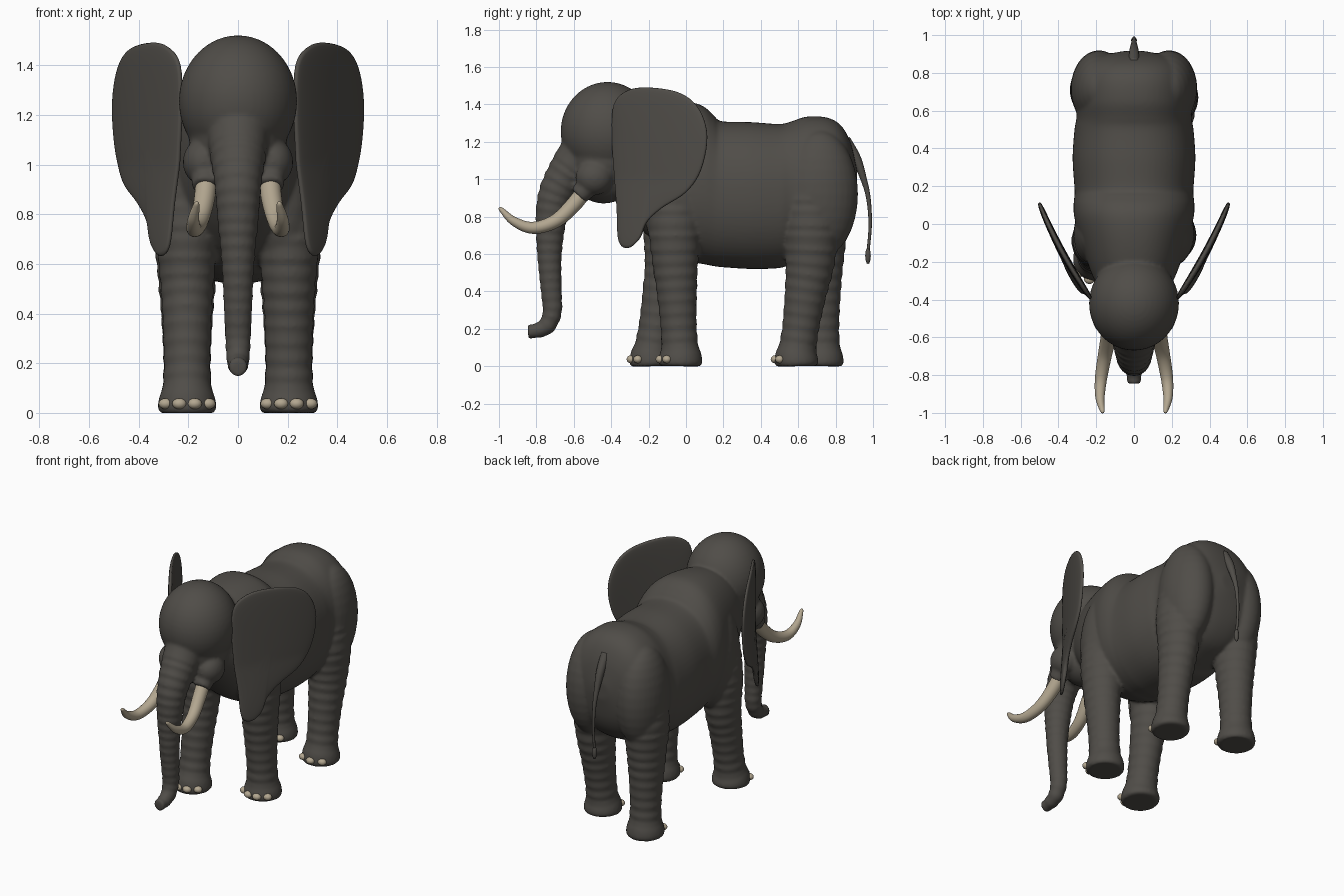
import bpy, bmesh, math
from mathutils import Vector, Matrix

cube = bpy.data.objects.get("Cube")
if cube:
    bpy.data.objects.remove(cube, do_unlink=True)


def material(name, rgb):
    m = bpy.data.materials.new(name)
    m.use_nodes = True
    m.diffuse_color = (*rgb, 1)
    bsdf = m.node_tree.nodes["Principled BSDF"]
    bsdf.inputs["Base Color"].default_value = (*rgb, 1)
    bsdf.inputs["Roughness"].default_value = 0.8
    return m


SKIN = material("grey_skin", (0.08, 0.074, 0.065))
IVORY = material("ivory", (0.45, 0.385, 0.28))


def finish(name, bm, mat):
    bmesh.ops.recalc_face_normals(bm, faces=bm.faces)
    me = bpy.data.meshes.new(name)
    bm.to_mesh(me)
    bm.free()
    me.materials.append(mat)
    me.polygons.foreach_set("use_smooth", [True] * len(me.polygons))
    ob = bpy.data.objects.new(name, me)
    bpy.context.scene.collection.objects.link(ob)
    return ob


def loft(name, rings, mat):
    """Skin a list of closed rings and cap both ends."""
    bm = bmesh.new()
    loops = [[bm.verts.new(p) for p in r] for r in rings]
    n = len(loops[0])
    for a, b in zip(loops, loops[1:]):
        for i in range(n):
            j = (i + 1) % n
            bm.faces.new((a[i], a[j], b[j], b[i]))
    bm.faces.new(loops[0])
    bm.faces.new(loops[-1])
    return finish(name, bm, mat)


def spline(points, steps, closed=False):
    """Catmull-Rom resampling of tuples of any length."""
    n = len(points)
    pick = (lambda i: points[i % n]) if closed else (lambda i: points[max(0, min(n - 1, i))])
    out = []
    for i in range(n if closed else n - 1):
        p = [pick(i + k) for k in (-1, 0, 1, 2)]
        for s in range(steps):
            t = s / steps
            out.append([0.5 * (2 * b + (c - a) * t + (2 * a - 5 * b + 4 * c - d) * t * t
                               + (3 * b - a - 3 * c + d) * t ** 3) for a, b, c, d in zip(*p)])
    if not closed:
        out.append(list(points[-1]))
    return out


def tube(name, path, mat=SKIN, sides=32, steps=8, wrinkle=0, pitch=0.06, start=0.12):
    """Tube through (x, y, z, half width, half depth) with optional ring wrinkles."""
    pts = spline(path, steps)
    pos = [Vector(p[:3]) for p in pts]
    rings, dist = [], 0
    for i, p in enumerate(pts):
        tan = (pos[min(i + 1, len(pos) - 1)] - pos[max(i - 1, 0)]).normalized()
        side = (Vector((1, 0, 0)) - tan * tan.x).normalized()
        up = tan.cross(side)
        dist += (pos[i] - pos[i - 1]).length if i else 0
        k = 1 + (wrinkle * math.sin(math.tau * dist / pitch) if dist > start else 0)
        angles = [math.tau * j / sides for j in range(sides)]
        rings.append([pos[i] + k * (side * p[3] * math.cos(a) + up * p[4] * math.sin(a))
                      for a in angles])
    return loft(name, rings, mat)


def ball(name, loc, size, mat=SKIN, seg=32):
    bm = bmesh.new()
    bmesh.ops.create_uvsphere(bm, u_segments=seg, v_segments=seg // 2, radius=1,
                              matrix=Matrix.Translation(loc) @ Matrix.Diagonal((*size, 1)))
    return finish(name, bm, mat)


def power(v, e):
    return math.copysign(abs(v) ** e, v)


# Torso as upright, slightly squared rings: y, half width, bottom, top
torso = [(-.38, .17, .90, 1.30), (-.25, .23, .74, 1.37), (-.1, .28, .62, 1.405),
         (.03, .315, .56, 1.41), (.1, .32, .545, 1.385), (.15, .315, .535, 1.34),
         (.19, .315, .53, 1.31), (.35, .325, .52, 1.305), (.5, .315, .525, 1.295),
         (.56, .305, .545, 1.308), (.65, .305, .57, 1.335), (.76, .295, .61, 1.328),
         (.835, .26, .68, 1.28), (.885, .19, .78, 1.18), (.915, .06, .93, 1.04)]
rings = []
for y, w, low, high in spline(torso, 6):
    mid, half = (low + high) / 2, (high - low) / 2
    angles = [math.tau * j / 64 for j in range(64)]
    rings.append([(w * power(math.cos(a), .88), y, mid + half * power(math.sin(a), .92))
                  for a in angles])
skin = [loft("torso", rings, SKIN)]

# Skull, face, jaw and trunk
skin.append(ball("skull", (0, -.42, 1.255), (.238, .25, .265), seg=48))
skin.append(ball("face", (0, -.43, 1.12), (.2, .205, .2)))
skin.append(ball("jaw", (0, -.44, 1.01), (.15, .16, .14)))
trunk = [(-.5, 1.2, .14), (-.61, 1.06, .116), (-.69, .93, .096), (-.72, .8, .084),
         (-.73, .6, .066), (-.72, .4, .056), (-.715, .29, .051), (-.745, .215, .046),
         (-.8, .19, .04), (-.845, .185, .036)]
skin.append(tube("trunk", [(0, y, z, r, r) for y, z, r in trunk], wrinkle=.045, pitch=.052))

# Legs: side, foot y, top y, leg scale, toe angles
front_toes, hind_toes = (-50, -16, 16, 50), (-38, 0, 38)
legs = [("front_left", 1, -.03, -.06, 1, front_toes), ("front_right", -1, -.185, -.09, 1, front_toes),
        ("hind_left", 1, .59, .67, 1.08, hind_toes), ("hind_right", -1, .725, .71, 1.08, hind_toes)]
leg_shape = [(0, .108), (.02, .118), (.06, .113), (.11, .098), (.22, .093), (.4, .1),
             (.55, .11), (.75, .124), (.95, .11)]
for name, s, foot, top, fat, toes in legs:
    path = []
    for z, r in leg_shape:
        f = min(1, max(0, (z - .05) / .55))
        k = 1 + (fat - 1) * f
        path.append((s * .205, foot + (top - foot) * f, z, r * k, r * k * (1 + .12 * f)))
    skin.append(tube(name + "_leg", path, wrinkle=.032, pitch=.068, start=.12))
    for i, deg in enumerate(toes):
        a = math.radians(deg)
        loc = (s * .205 + .112 * math.sin(a), foot - .112 * math.cos(a), .037)
        ball(f"{name}_toenail_{i + 1}", loc, (.029, .025, .022), IVORY, 16)

for s, side in ((1, "left"), (-1, "right")):
    # Muscle masses, cheeks and tusk sockets
    skin.append(ball(side + "_shoulder", (s * .185, -.05, .9), (.135, .18, .36)))
    skin.append(ball(side + "_haunch", (s * .185, .715, .92), (.15, .205, .34)))
    skin.append(ball(side + "_cheek", (s * .14, -.49, 1.01), (.082, .1, .095)))
    skin.append(tube(side + "_tusk_socket", [(s * .125, -.47, 1.02, .07, .07),
                                             (s * .133, -.575, .91, .052, .052)]))

    # Tusks
    tusk = [(.125, -.52, .97, .043), (.135, -.6, .865, .042), (.155, -.7, .775, .037),
            (.175, -.82, .74, .032), (.18, -.92, .775, .024), (.168, -.985, .835, .013),
            (.166, -.998, .849, .005)]
    tube(side + "_tusk", [(s * x, y, z, r, r) for x, y, z, r in tusk], IVORY, 20)

    # Ears: a thick slab with a rounded rim over the outline, swept outward to the rear
    outline = spline([(-.395, 1.22), (-.385, 1.4), (-.31, 1.475), (-.19, 1.49), (-.03, 1.46),
                      (.07, 1.375), (.113, 1.23), (.08, 1.05), (0, .93), (-.13, .845),
                      (-.21, .77), (-.25, .68), (-.31, .632), (-.36, .67), (-.37, .85),
                      (-.385, 1.05)], 5, True)
    cy, cz = -.17, 1.12
    rings = []
    for i in range(1, 24):
        phi = math.pi * i / 24
        size, off = math.sin(phi), .019 * power(math.cos(phi), .5)
        ring = []
        for y, z in outline:
            y, z = cy + (y - cy) * size, cz + (z - cz) * size
            d = y + .39
            x = .232 + .679 * d - .28 * d * d + .08 * max(0, 1 - z)
            ring.append((s * (x + off * .87), y - off * .5, z))
        rings.append(ring)
    loft(side + "_ear", rings, SKIN)

# Blend the fleshy parts into one continuous hide
bpy.ops.object.select_all(action='DESELECT')
for ob in skin:
    ob.select_set(True)
bpy.context.view_layer.objects.active = skin[0]
bpy.ops.object.join()
body = skin[0]
body.name = "body"
remesh = body.modifiers.new("blend", 'REMESH')
remesh.mode = 'VOXEL'
remesh.voxel_size = .01
remesh.use_smooth_shade = True
relax = body.modifiers.new("relax", 'SMOOTH')
relax.factor = .5
relax.iterations = 6

# Tail with a small tuft
tail = [(.85, 1.21, .03), (.91, 1.11, .026), (.95, 1.0, .017), (.975, .9, .012),
        (.985, .76, .009), (.974, .62, .008)]
tube("tail", [(0, y, z, r, r) for y, z, r in tail], sides=12)
ball("tail_tuft", (0, .973, .59), (.016, .015, .045), SKIN, 12)
